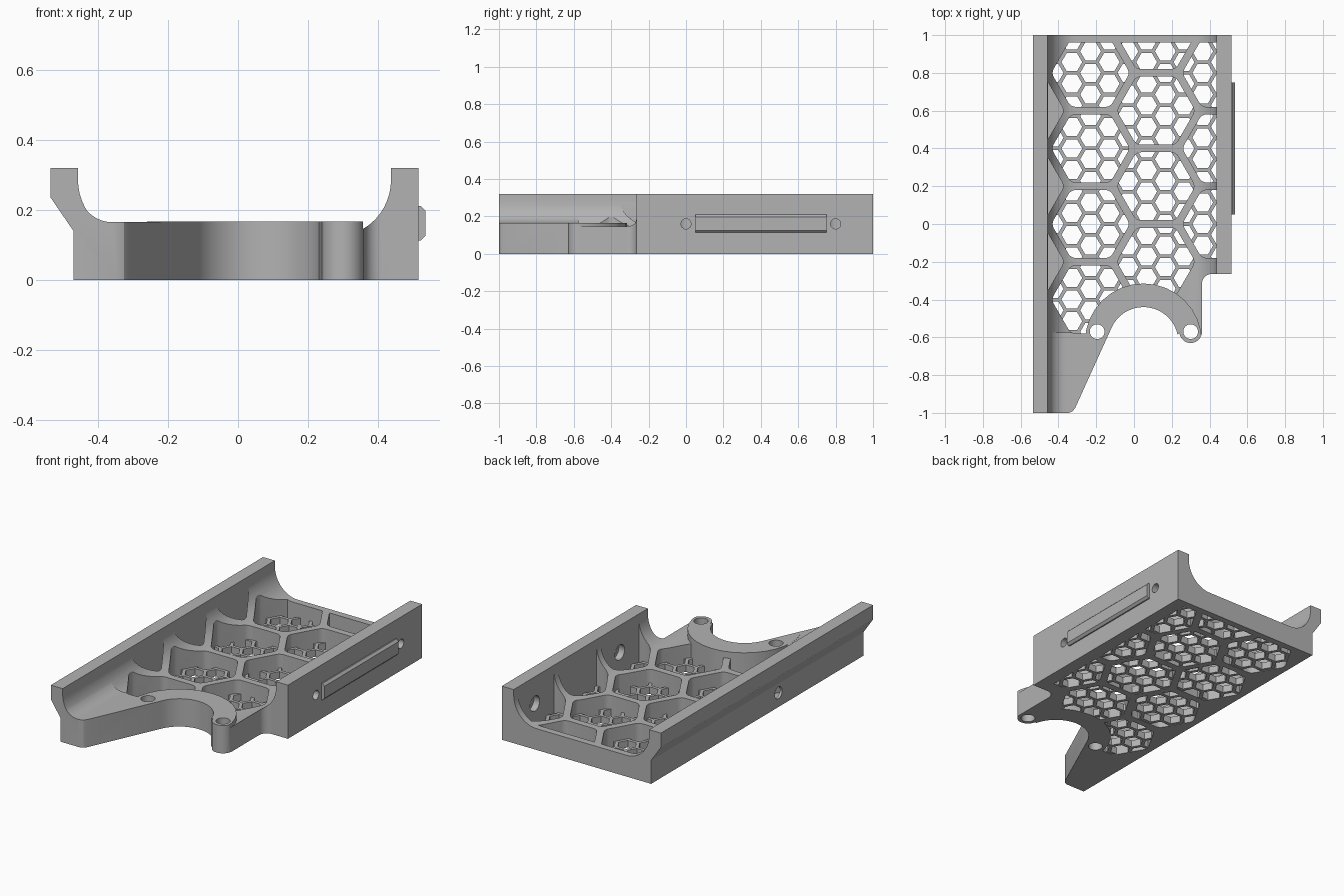
import bpy, bmesh
from math import sin, cos, pi, radians, hypot, sqrt, atan2
from mathutils import Matrix, Vector

if "Cube" in bpy.data.objects:
    bpy.data.objects.remove(bpy.data.objects["Cube"], do_unlink=True)

grey = bpy.data.materials.new("plain_grey")
grey.use_nodes = True
colour = (0.45, 0.45, 0.45, 1)
grey.diffuse_color = colour
grey.node_tree.nodes["Principled BSDF"].inputs["Base Color"].default_value = colour


def arc(cx, cy, r, a0, a1, n=12, ry=None):
    steps = [radians(a0 + (a1 - a0) * i / n) for i in range(n + 1)]
    return [(cx + r * cos(a), cy + (ry or r) * sin(a)) for a in steps]


def finish(bm, name):
    bmesh.ops.recalc_face_normals(bm, faces=bm.faces)
    mesh = bpy.data.meshes.new(name)
    bm.to_mesh(mesh)
    bm.free()
    mesh.materials.append(grey)
    ob = bpy.data.objects.new(name, mesh)
    bpy.context.collection.objects.link(ob)
    return ob


def prism(name, outlines, lo, hi, axis="z"):
    """Extrude one or more 2D outlines along an axis."""
    place = {"z": lambda u, v, w: (u, v, w),
             "y": lambda u, v, w: (u, w, v),
             "x": lambda u, v, w: (w, u, v)}[axis]
    bm = bmesh.new()
    for pts in outlines:
        a = [bm.verts.new(place(u, v, lo)) for u, v in pts]
        b = [bm.verts.new(place(u, v, hi)) for u, v in pts]
        bm.faces.new(a)
        bm.faces.new(b[::-1])
        for i in range(len(a)):
            j = (i + 1) % len(a)
            bm.faces.new((a[i], a[j], b[j], b[i]))
    return finish(bm, name)


def circle(u, v, r):
    return arc(u, v, r, 0, 360, 32)[:-1]


def activate(ob):
    bpy.ops.object.select_all(action="DESELECT")
    ob.select_set(True)
    bpy.context.view_layer.objects.active = ob


def combine(ob, tool, how):
    mod = ob.modifiers.new(how, "BOOLEAN")
    mod.operation, mod.object, mod.solver = how, tool, "EXACT"
    activate(ob)
    bpy.ops.object.modifier_apply(modifier=mod.name)
    bpy.data.objects.remove(tool, do_unlink=True)


# Main dimensions
FLOOR, PAD, TOP = 0.127, 0.165, 0.32
IN_L, IN_R, BACK = -0.457, 0.437, 0.96
RING = (0.05, -0.625)
RING_R = 0.31

# Tray: channel profile with curved inner walls
profile = [(-0.47, 0), (0.515, 0), (0.515, TOP), (IN_R, TOP)]
profile += arc(IN_R - 0.15, FLOOR + 0.16, 0.15, 0, -90, ry=0.16)
profile += arc(IN_L + 0.15, FLOOR + 0.16, 0.15, 270, 180, ry=0.16)
profile += [(IN_L, TOP), (-0.535, TOP), (-0.535, 0.235), (-0.47, 0.14)]
tray = prism("tray", [profile], -1.05, 1, "y")

# Raised front plate and ring pad
plate = [(-0.46, 0.02), (-0.1, 0.02), (-0.1, PAD)]
plate += arc(-0.362, PAD + 0.11, 0.097, 270, 180, ry=0.11)
combine(tray, prism("front_plate", [plate], -1.05, -0.575, "y"), "UNION")
combine(tray, prism("ring_pad", [circle(*RING, RING_R)], 0.02, PAD + 0.001), "UNION")

# Plan outline with the round front bay and the end boss
plan = [(-0.6, 1.1), (-0.6, -1), (-0.345, -1), (-0.325, -0.992), (-0.312, -0.975)]
plan += arc(*RING, 0.185, 158, 12, 24)
plan += arc(0.3, -0.57, 0.06, 185, 360, 16)
plan += arc(0.41, -0.315, 0.05, 180, 90, 8)
plan += [(0.6, -0.265), (0.6, 1.1)]
combine(tray, prism("plan_tool", [plan], -0.1, 0.5), "INTERSECT")

# Hexagonal pockets on a staggered grid
PITCH, APOTHEM, ROUND = 0.4, 0.18, 0.045
COLS = [-0.23 + PITCH * sqrt(0.75) * i for i in range(-1, 3)]
centres = [(COLS[1], y) for y in (0.8, 0.4, 0, -0.4)]
centres += [(COLS[2], y) for y in (1, 0.6, 0.2, -0.2)]
centres += [(COLS[3], y) for y in (0.8, 0.4, 0)]
blind = [(COLS[0], y) for y in (0.6, 0.2, -0.2)]


def rounded_hex(cx, cy):
    pts, d = [], (APOTHEM - ROUND) / cos(pi / 6)
    for k in range(6):
        a = k * 60
        pts += arc(cx + d * cos(radians(a)), cy + d * sin(radians(a)), ROUND, a - 30, a + 30, 4)
    return pts


def pocket_tool(places, bottom):
    tool = prism("pocket_tool", [rounded_hex(*c) for c in places], bottom, 0.5)
    box = [(IN_L + 0.002, -0.585), (IN_R, -0.585), (IN_R, BACK), (IN_L + 0.002, BACK)]
    combine(tool, prism("limit_tool", [box], -0.2, 0.6), "INTERSECT")
    combine(tool, prism("ring_tool", [circle(*RING, RING_R)], -0.2, 0.6), "DIFFERENCE")
    return tool


combine(tray, pocket_tool(centres, -0.1), "DIFFERENCE")
combine(tray, pocket_tool(blind, 0.04), "DIFFERENCE")

# Mounting holes, side screw holes with recesses, and the cable hole
for x, y in ((-0.195, -0.57), (0.3, -0.57)):
    combine(tray, prism("hole_tool", [circle(x, y, 0.039)], -0.1, 0.5), "DIFFERENCE")
for y in (0, 0.8):
    combine(tray, prism("hole_tool", [circle(y, 0.16, 0.027)], 0.4, 0.6, "x"), "DIFFERENCE")
    combine(tray, prism("hole_tool", [circle(y, 0.16, 0.045)], 0.4, 0.475, "x"), "DIFFERENCE")
combine(tray, prism("hole_tool", [circle(-0.2, 0.085, 0.035)], -0.6, -0.42, "x"), "DIFFERENCE")


# Fine honeycomb mesh filling the pockets
def in_pocket(p):
    if not (IN_L < p.x < IN_R and -0.585 < p.y < BACK):
        return False
    if hypot(p.x - RING[0], p.y - RING[1]) < RING_R:
        return False
    for cx, cy in centres:
        if all(abs((p.x - cx) * cos(a) + (p.y - cy) * sin(a)) < APOTHEM
               for a in (pi / 6, pi / 2, 5 * pi / 6)):
            return True
    return False


bm = bmesh.new()
cell = PITCH / 3.5
side = cell / sqrt(3)
for i in range(-3, 9):
    for j in range(-7, 12):
        c = Vector((COLS[1] + i * side * 1.5, (j + 0.5 * (i % 2)) * cell, 0))
        for k in range(3):
            ends = [c + side * Vector((cos(a), sin(a), 0))
                    for a in (k * pi / 3, (k + 1) * pi / 3)]
            if not any(in_pocket(p) for p in ends + [(ends[0] + ends[1]) / 2]):
                continue
            for p in ends:
                p.y = min(p.y, 0.98)
            d = ends[1] - ends[0]
            if d.length < 0.01:
                continue
            mid = (ends[0] + ends[1]) / 2 + Vector((0, 0, 0.024))
            size = Matrix.Diagonal((d.length + 0.01, 0.019, 0.042, 1))
            bmesh.ops.create_cube(bm, size=1, matrix=Matrix.Translation(mid)
                                  @ Matrix.Rotation(atan2(d.y, d.x), 4, "Z") @ size)
finish(bm, "honeycomb_mesh")

# Raised bar on the outside of the wall
bar = [(0.505, 0.113), (0.522, 0.113), (0.535, 0.126),
       (0.535, 0.198), (0.522, 0.211), (0.505, 0.211)]
prism("side_bar", [bar], 0.05, 0.75, "y")

# Smooth curved walls, crisp edges
activate(tray)
bpy.ops.object.shade_smooth_by_angle(angle=radians(30))
